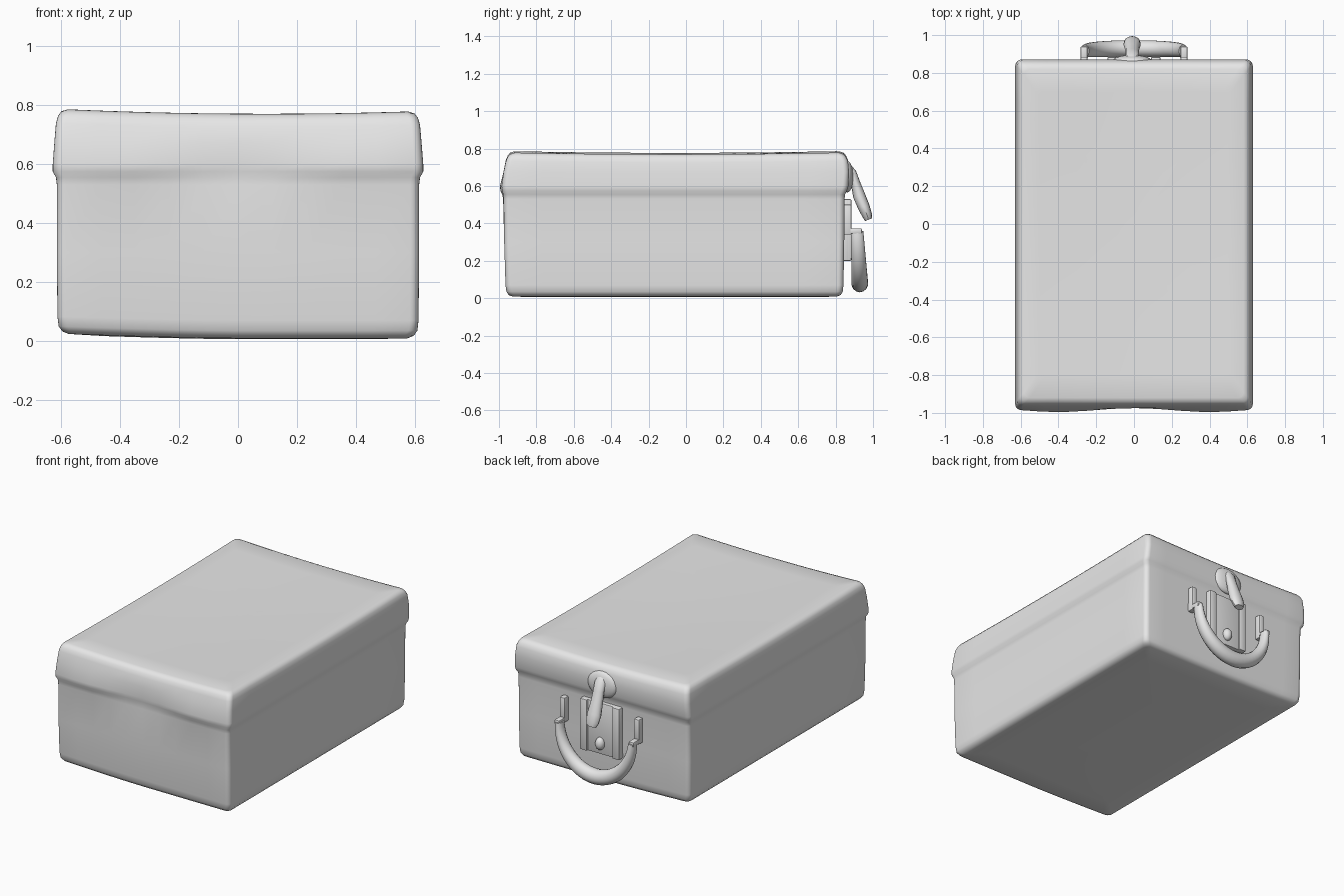
import bpy, bmesh, math
from mathutils import Vector

if "Cube" in bpy.data.objects:
    bpy.data.objects.remove(bpy.data.objects["Cube"])

grey = bpy.data.materials.new("plain_grey")
grey.diffuse_color = (0.8, 0.8, 0.8, 1)
grey.use_nodes = True
grey.node_tree.nodes["Principled BSDF"].inputs["Base Color"].default_value = grey.diffuse_color


def finish(name, bm, angle=40):
    bmesh.ops.recalc_face_normals(bm, faces=bm.faces)
    mesh = bpy.data.meshes.new(name)
    bm.to_mesh(mesh)
    bm.free()
    mesh.materials.append(grey)
    ob = bpy.data.objects.new(name, mesh)
    bpy.context.collection.objects.link(ob)
    bpy.ops.object.select_all(action='DESELECT')
    bpy.context.view_layer.objects.active = ob
    ob.select_set(True)
    bpy.ops.object.shade_smooth_by_angle(angle=math.radians(angle))
    return ob


def loft(name, rings, angle=40):
    """Skin a list of closed point loops and cap both ends."""
    bm = bmesh.new()
    vs = [[bm.verts.new(p) for p in r] for r in rings]
    n = len(vs[0])
    for a, b in zip(vs, vs[1:]):
        for i in range(n):
            bm.faces.new((a[i], a[(i + 1) % n], b[(i + 1) % n], b[i]))
    bm.faces.new(vs[0][::-1])
    bm.faces.new(vs[-1])
    return finish(name, bm, angle)


def rounded_rect(hx, y0, y1, r, side=10, arc=5):
    """Plan outline with rounded corners and subdivided sides."""
    centres = [(hx - r, y1 - r), (-hx + r, y1 - r), (-hx + r, y0 + r), (hx - r, y0 + r)]
    pts = []
    for k, (cx, cy) in enumerate(centres):
        for i in range(arc + 1):
            a = math.pi / 2 * (k + i / arc)
            pts.append(Vector((cx + r * math.cos(a), cy + r * math.sin(a))))
        a = math.pi / 2 * (k + 1)
        nxt = centres[(k + 1) % 4]
        start, end = pts[-1], Vector((nxt[0] + r * math.cos(a), nxt[1] + r * math.sin(a)))
        pts += [start.lerp(end, i / side) for i in range(1, side)]
    return pts


def warp(p, z):
    """Slight sag of the soft case, plus the wavy front rim of the lid."""
    x, y = p.x / 0.62, (p.y + 0.06) / 0.91
    top = max(0, (z - 0.6) / 0.19)
    z -= top * (0.013 * (1 - x * x) + 0.01 * (1 - y * y) + 0.004 * (x + 1))
    z += max(0, 1 - z / 0.3) * 0.017 * max(0, -x) ** 1.5
    lip = max(0, 1 - abs(z - 0.59) / 0.08)
    wave = 0.012 * lip * math.cos(p.x * 7.8) if p.y < -0.9 else 0
    return (p.x, p.y + wave, z)


# Case shell: height, half width, front, back, corner radius
levels = [
    (0.006, 0.10, -0.40, 0.30, 0.010), (0.006, 0.45, -0.80, 0.68, 0.02),
    (0.009, 0.575, -0.925, 0.805, 0.03), (0.017, 0.596, -0.948, 0.827, 0.03),
    (0.035, 0.609, -0.96, 0.838, 0.03), (0.07, 0.613, -0.965, 0.842, 0.03),
    (0.30, 0.615, -0.972, 0.846, 0.03), (0.53, 0.615, -0.975, 0.848, 0.03),
    (0.555, 0.618, -0.976, 0.85, 0.03), (0.575, 0.629, -0.983, 0.86, 0.03),
    (0.60, 0.629, -0.985, 0.868, 0.03), (0.68, 0.623, -0.975, 0.872, 0.03),
    (0.74, 0.618, -0.963, 0.866, 0.03), (0.765, 0.611, -0.953, 0.855, 0.03),
    (0.781, 0.600, -0.94, 0.841, 0.03), (0.789, 0.580, -0.92, 0.82, 0.03),
    (0.790, 0.50, -0.80, 0.70, 0.03), (0.790, 0.30, -0.50, 0.40, 0.02),
    (0.790, 0.08, -0.20, 0.10, 0.01),
]
loft("case_shell", [[warp(p, z) for p in rounded_rect(hx, y0, y1, r)]
                    for z, hx, y0, y1, r in levels], 50)


# Carrying handle: crescent that is thickest at the bottom
rings = []
for i in range(29):
    a = math.radians(-90 + 180 * i / 28)
    c = math.cos(a)
    rn, ry = 0.022 + 0.026 * c, 0.034 + 0.011 * c
    mid = Vector((0.26 * math.sin(a), 0.915 + 0.014 * c, 0.36 - 0.28 * c))
    out = Vector((math.sin(a), 0, -c))
    rings.append([mid + out * rn * math.cos(t) + Vector((0, ry * math.sin(t), 0))
                  for t in [math.tau * k / 14 for k in range(14)]])
loft("handle", rings)


def block(name, lo, hi, bevel=0.006):
    bm = bmesh.new()
    bmesh.ops.create_cube(bm, size=1)
    for v in bm.verts:
        v.co = [(l + h) / 2 + c * (h - l) for c, l, h in zip(v.co, lo, hi)]
    bmesh.ops.bevel(bm, geom=bm.edges[:], offset=bevel, segments=2,
                    profile=0.5, affect='EDGES')
    return finish(name, bm)


# Handle mounts, one per side
for side, x in (("left", -0.265), ("right", 0.265)):
    block("handle_post_" + side, (x - 0.018, 0.835, 0.34), (x + 0.018, 0.885, 0.50))
    block("handle_pin_" + side, (x - 0.018, 0.87, 0.345), (x + 0.018, 0.94, 0.374))

# Lock plate with raised side rails
block("lock_plate", (-0.14, 0.835, 0.20), (0.14, 0.872, 0.53))
for side, x in (("left", -0.115), ("right", 0.115)):
    block("plate_rail_" + side, (x - 0.025, 0.84, 0.20), (x + 0.025, 0.884, 0.53))


# Lock knob and rounded latch base
def dome(name, centre, size):
    bm = bmesh.new()
    bmesh.ops.create_uvsphere(bm, u_segments=20, v_segments=12, radius=1)
    for v in bm.verts:
        v.co = [c + s * k for c, s, k in zip(centre, size, v.co)]
    return finish(name, bm, 60)


dome("lock_knob", (0.0, 0.875, 0.27), (0.03, 0.03, 0.04))
dome("latch_base", (-0.01, 0.862, 0.65), (0.105, 0.033, 0.085))

# Latch tongue: side profile (y, z, half width, half thickness) leaning outward
tongue = [(0.872, 0.700, 0.028, 0.016), (0.888, 0.675, 0.036, 0.022),
          (0.905, 0.62, 0.036, 0.025), (0.925, 0.55, 0.038, 0.033),
          (0.950, 0.49, 0.046, 0.032), (0.968, 0.445, 0.042, 0.027),
          (0.976, 0.420, 0.030, 0.020)]
lean = Vector((0, 0.93, 0.36))
loft("latch_tongue", [[Vector((-0.01, y, z)) + Vector((w * math.cos(t), 0, 0)) + lean * d * math.sin(t)
                       for t in [math.tau * k / 12 for k in range(12)]]
                      for y, z, w, d in tongue])
